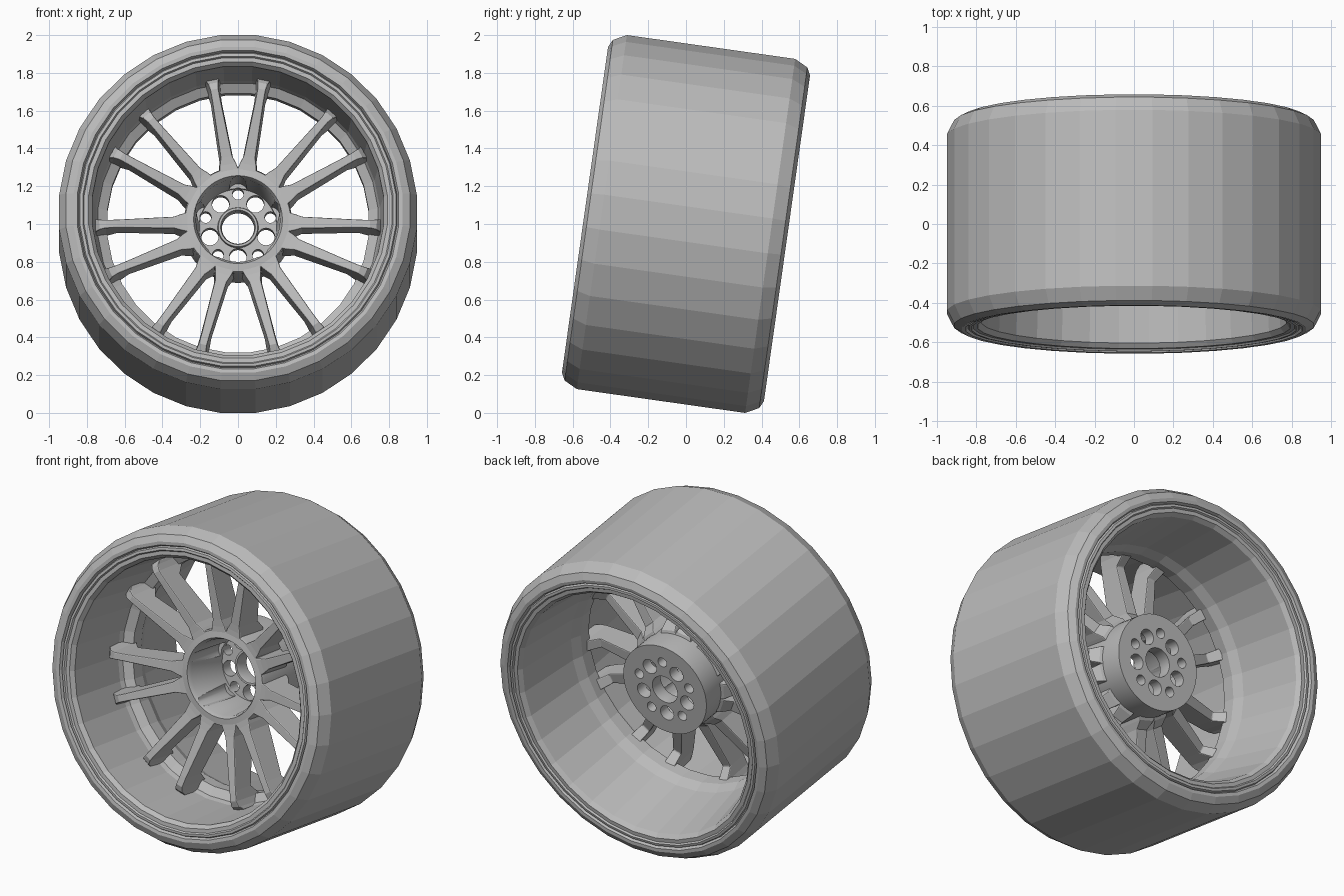
import bpy, bmesh, math
from mathutils import Matrix, Vector

cube = bpy.data.objects.get("Cube")
if cube:
    bpy.data.objects.remove(cube, do_unlink=True)

grey = bpy.data.materials.new("plain grey")
grey.use_nodes = True
grey.diffuse_color = (0.5, 0.5, 0.5, 1)
grey.node_tree.nodes["Principled BSDF"].inputs["Base Color"].default_value = (0.5, 0.5, 0.5, 1)

# The wheel axis runs along y, then the whole wheel leans back
TILT = Matrix.Translation((0, 0, 1)) @ Matrix.Rotation(math.radians(-8.05), 4, 'X')


def finish(bm, name):
    bmesh.ops.recalc_face_normals(bm, faces=bm.faces[:])
    bm.transform(TILT)
    mesh = bpy.data.meshes.new(name)
    bm.to_mesh(mesh)
    bm.free()
    mesh.materials.append(grey)
    obj = bpy.data.objects.new(name, mesh)
    bpy.context.scene.collection.objects.link(obj)
    return obj


def activate(obj):
    bpy.ops.object.select_all(action='DESELECT')
    obj.select_set(True)
    bpy.context.view_layer.objects.active = obj


def lathe(name, profile, sides):
    """Turn a closed (radius, depth) profile around the y axis."""
    bm = bmesh.new()
    rings = []
    for i in range(sides):
        t = 2 * math.pi * (i + 0.5) / sides
        rings.append([bm.verts.new((r * math.sin(t), d, r * math.cos(t))) for r, d in profile])
    n = len(profile)
    for i in range(sides):
        a, b = rings[i], rings[(i + 1) % sides]
        for j in range(n):
            k = (j + 1) % n
            bm.faces.new((a[j], a[k], b[k], b[j]))
    return finish(bm, name)


def drill(target, radius, distance, front, back, start):
    """Cut five round holes arranged in a circle."""
    bm = bmesh.new()
    for i in range(5):
        t = math.radians(start + 72 * i)
        place = Matrix.Translation((distance * math.sin(t), (front + back) / 2, distance * math.cos(t)))
        bmesh.ops.create_cone(bm, cap_ends=True, segments=24, radius1=radius, radius2=radius,
                              depth=back - front, matrix=place @ Matrix.Rotation(math.pi / 2, 4, 'X'))
    cutter = finish(bm, "hole_cutter")
    cutter.hide_render = True
    mod = target.modifiers.new("holes", 'BOOLEAN')
    mod.operation = 'DIFFERENCE'
    mod.solver = 'EXACT'
    mod.object = cutter
    activate(target)
    bpy.ops.object.modifier_apply(modifier=mod.name)
    bpy.data.objects.remove(cutter, do_unlink=True)


# Tyre: wide flat tread with chamfered shoulders
half = [(0.951, 0.45), (0.915, 0.52), (0.875, 0.54), (0.855, 0.538), (0.846, 0.52)]
lathe("tyre", half + [(r, -d) for r, d in reversed(half)], 32)

# Rim: stepped lips, tapered barrel and inner flange carrying the spokes
lip = [(0.848, 0.515), (0.84, 0.533), (0.825, 0.535), (0.818, 0.525), (0.795, 0.525), (0.775, 0.50)]
front = [(r, -d) for r, d in reversed(lip)]
flange = [(0.72, 0.10), (0.695, 0.04), (0.695, -0.04), (0.745, -0.07), (0.755, -0.10)]
lathe("rim", lip + flange + front, 32)

# Hub: long cylinder with a deep conical recess and bolt plate
hub = lathe("hub", [(0.285, 0.21), (0.285, -0.14), (0.278, -0.16), (0.235, -0.165), (0.222, -0.14),
                    (0.205, 0.14), (0.108, 0.14), (0.104, 0.12), (0.092, 0.12), (0.086, 0.14),
                    (0.086, 0.21)], 64)
drill(hub, 0.052, 0.18, -0.4, 0.12, 0)     # bolt recesses
drill(hub, 0.03, 0.18, 0.05, 0.4, 0)       # bolt holes
drill(hub, 0.046, 0.156, 0.05, 0.4, 36)    # lightening holes
activate(hub)
bpy.ops.object.shade_smooth_by_angle(angle=math.radians(30))

# Spokes: radius, front depth, back depth, front half width, back half width
stations = [(0.25, -0.16, 0.08, 0.055, 0.06),
            (0.30, -0.163, 0.06, 0.044, 0.05),
            (0.34, -0.168, 0.01, 0.031, 0.038),
            (0.64, -0.215, -0.07, 0.022, 0.03),
            (0.70, -0.222, 0.0, 0.022, 0.034),
            (0.735, -0.21, 0.05, 0.027, 0.045),
            (0.757, -0.18, 0.06, 0.034, 0.055)]


def spoke(name, angle):
    bm = bmesh.new()
    loops = []
    for r, f, b, wf, wb in stations:
        loops.append([bm.verts.new(p) for p in ((-wf, f, r), (wf, f, r), (wb, b, r), (-wb, b, r))])
    for a, b in zip(loops, loops[1:]):
        for j in range(4):
            k = (j + 1) % 4
            bm.faces.new((a[j], a[k], b[k], b[j]))
    bm.faces.new(loops[0])
    bm.faces.new(loops[-1])
    bm.transform(Matrix.Rotation(angle, 4, 'Y'))
    obj = finish(bm, name)
    bevel = obj.modifiers.new("soft edges", 'BEVEL')
    bevel.width = 0.006
    bevel.segments = 2
    bevel.limit_method = 'ANGLE'
    bevel.angle_limit = math.radians(40)


# Seven pairs of spokes
for i in range(7):
    for side in (-1, 1):
        tag = "left" if side > 0 else "right"
        spoke(f"spoke_{tag}_{i + 1}", 2 * math.pi * i / 7 + side * math.radians(10.3))
